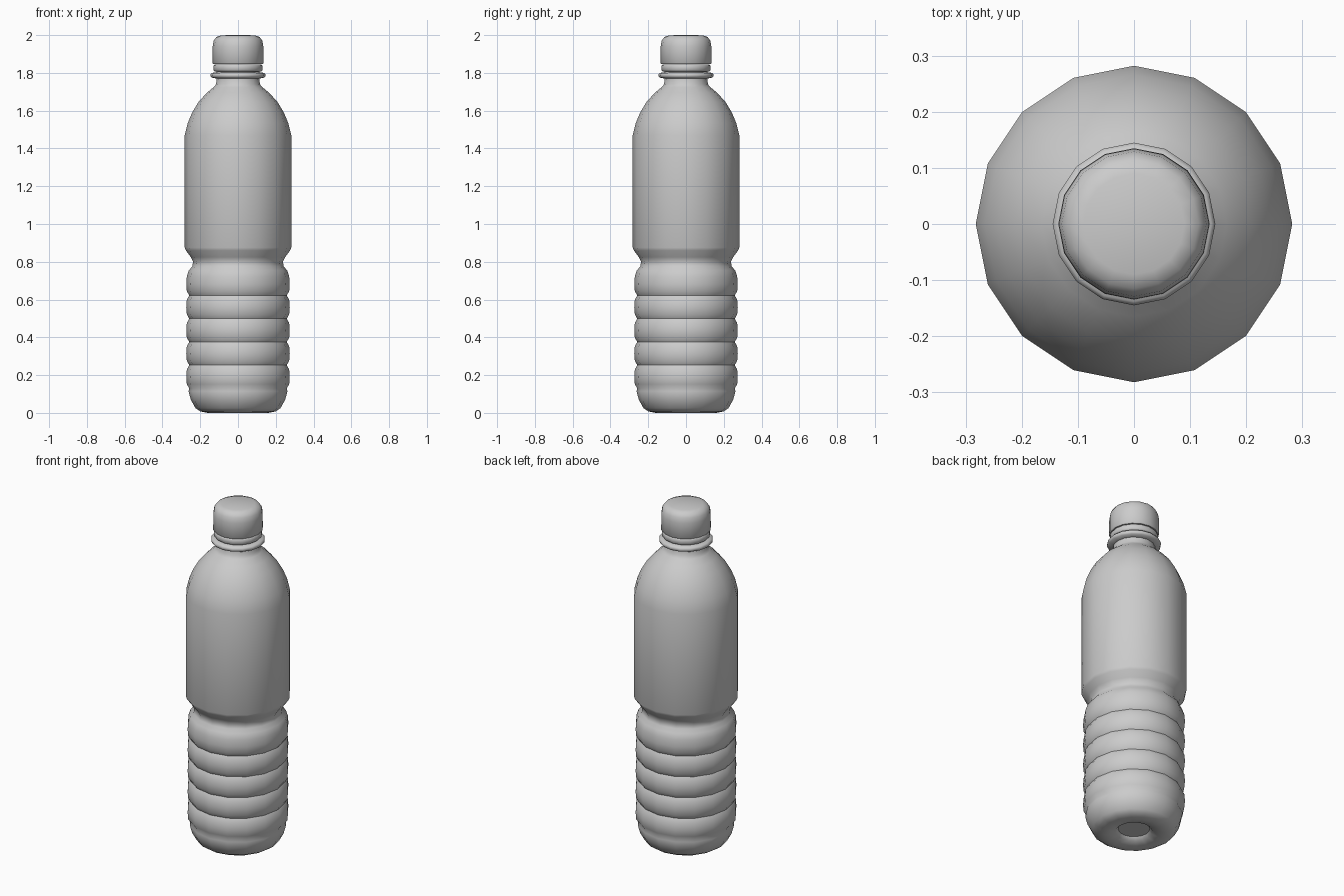
import bpy, math

SIDES = 16

cube = bpy.data.objects.get("Cube")
if cube:
    bpy.data.objects.remove(cube, do_unlink=True)

grey = bpy.data.materials.new("light_grey_plastic")
grey.use_nodes = True
colour = (0.6, 0.6, 0.6, 1)
grey.diffuse_color = colour
grey.node_tree.nodes["Principled BSDF"].inputs["Base Color"].default_value = colour


def lathe(name, profile, sharp_angle):
    """Spin (radius, height) points about z; a zero radius makes a pole."""
    verts, rings, faces = [], [], []
    for r, z in profile:
        count = 1 if r == 0 else SIDES
        rings.append([len(verts) + i for i in range(count)])
        for i in range(count):
            a = math.tau * i / SIDES
            verts.append((r * math.cos(a), r * math.sin(a), z))
    for low, high in zip(rings, rings[1:]):
        for i in range(SIDES):
            j = (i + 1) % SIDES
            if len(low) == 1:
                faces.append((low[0], high[j], high[i]))
            elif len(high) == 1:
                faces.append((low[i], low[j], high[0]))
            else:
                faces.append((low[i], low[j], high[j], high[i]))
    mesh = bpy.data.meshes.new(name)
    mesh.from_pydata(verts, [], faces)
    mesh.materials.append(grey)
    obj = bpy.data.objects.new(name, mesh)
    bpy.context.collection.objects.link(obj)
    bpy.ops.object.select_all(action="DESELECT")
    obj.select_set(True)
    bpy.context.view_layer.objects.active = obj
    bpy.ops.object.shade_smooth_by_angle(angle=math.radians(sharp_angle))
    return obj


# Base with a shallow round recess underneath
body = [(0, 0.03), (0.085, 0.03), (0.1, 0.012), (0.16, 0.0), (0.2, 0.008),
        (0.225, 0.025), (0.25, 0.07), (0.262, 0.115)]

# Rounded grip ribs separated by narrow grooves
groove, pitch = 0.13, 0.123
for i in range(5):
    z = groove + i * pitch
    body += [(0.258, z), (0.271, z + 0.022), (0.274, z + 0.06), (0.271, z + 0.1)]

# Waist, straight label wall and domed shoulder
body += [(0.26, 0.755), (0.242, 0.775), (0.238, 0.8), (0.25, 0.825),
         (0.276, 0.86), (0.282, 0.875), (0.282, 1.47), (0.266, 1.535),
         (0.243, 1.59), (0.21, 1.645), (0.165, 1.695), (0.128, 1.725),
         (0.116, 1.74)]

# Neck and carrying ring
body += [(0.113, 1.77), (0.14, 1.775), (0.145, 1.783), (0.145, 1.792),
         (0.138, 1.8), (0.113, 1.803), (0.113, 1.83)]
lathe("bottle_body", body, 50)

# Tamper band below the cap
lathe("tamper_band", [(0.113, 1.808), (0.124, 1.808), (0.13, 1.815),
                      (0.13, 1.838), (0.124, 1.845), (0.113, 1.845)], 50)

# Screw cap with a rounded top edge
lathe("screw_cap", [(0.113, 1.846), (0.13, 1.846), (0.135, 1.852),
                    (0.134, 1.94), (0.129, 1.97), (0.115, 1.99),
                    (0.09, 1.999), (0, 2.0)], 50)
